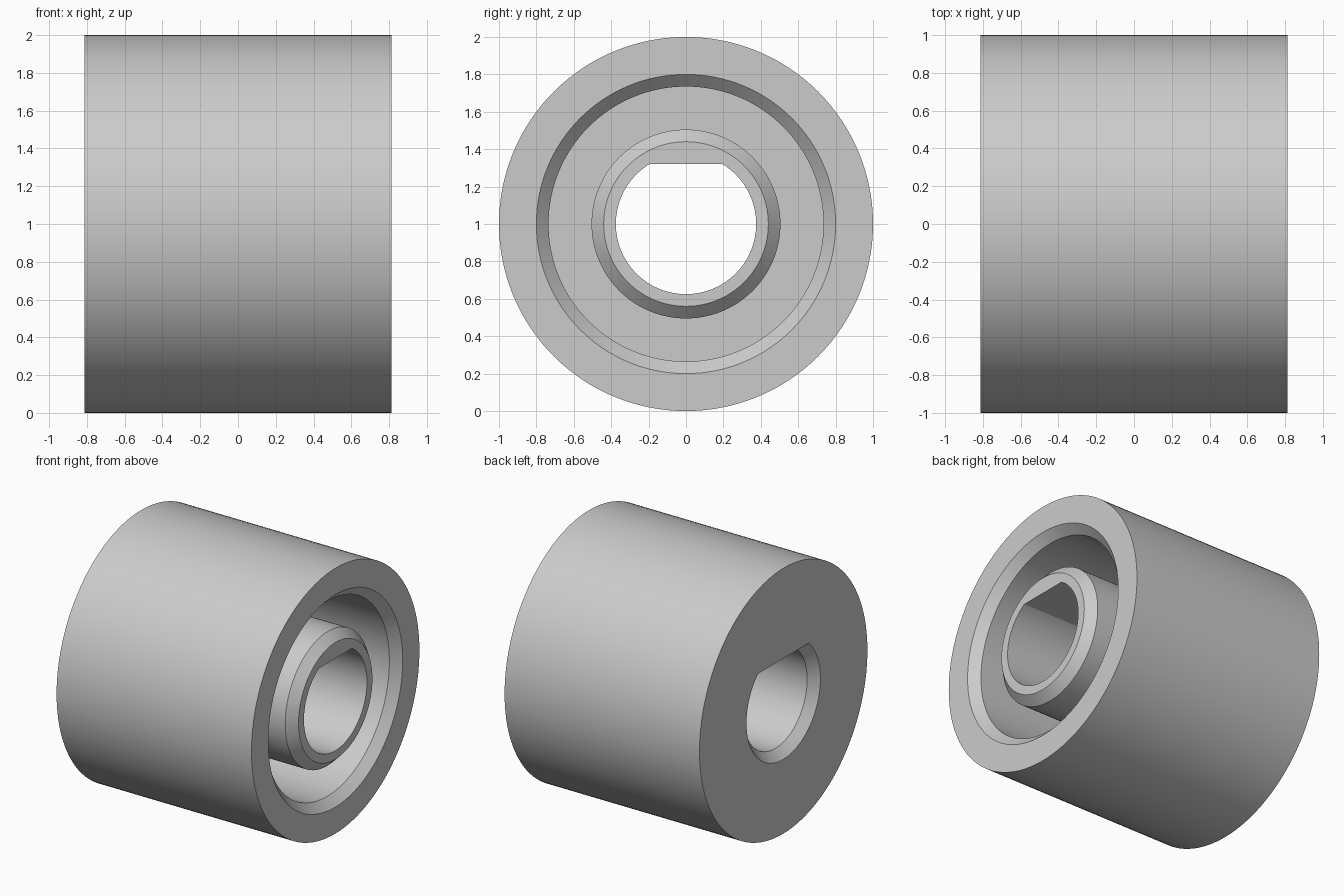
import bpy
import bmesh
import math
from mathutils import Matrix, Vector

SEGMENTS = 128
HALF = 0.8125      # half length along x
CHAMFER = 0.065
FLOOR = -0.55      # bottom of the ring-shaped cavity
FLAT = 0.32        # height of the bore flat above the axis

if "Cube" in bpy.data.objects:
    bpy.data.objects.remove(bpy.data.objects["Cube"], do_unlink=True)

grey = bpy.data.materials.new("neutral grey")
grey.use_nodes = True
colour = (0.6, 0.6, 0.6, 1)
grey.diffuse_color = colour
grey.node_tree.nodes["Principled BSDF"].inputs["Base Color"].default_value = colour


def lathe(name, profile, flat=None):
    """Revolve (x, radius) points about x, optionally trimmed above a flat."""
    bm = bmesh.new()
    verts = [bm.verts.new((x, 0, r)) for x, r in profile]
    edges = [bm.edges.new(pair) for pair in zip(verts, verts[1:])]
    bmesh.ops.spin(bm, geom=verts + edges, cent=(0, 0, 0), axis=(1, 0, 0),
                   angle=math.tau, steps=SEGMENTS)
    bmesh.ops.remove_doubles(bm, verts=bm.verts, dist=1e-5)
    if flat is not None:
        bmesh.ops.bisect_plane(bm, geom=bm.verts[:] + bm.edges[:] + bm.faces[:],
                               plane_co=Vector((0, 0, flat)), plane_no=(0, 0, 1),
                               clear_outer=True)
        bmesh.ops.holes_fill(bm, edges=[e for e in bm.edges if e.is_boundary])
    bmesh.ops.recalc_face_normals(bm, faces=bm.faces)
    bmesh.ops.transform(bm, matrix=Matrix.Translation((0, 0, 1)), verts=bm.verts)
    mesh = bpy.data.meshes.new(name)
    bm.to_mesh(mesh)
    bm.free()
    mesh.materials.append(grey)
    obj = bpy.data.objects.new(name, mesh)
    bpy.context.collection.objects.link(obj)
    return obj


# Drum with an open ring cavity around a central boss, both chamfered at the mouth
body = lathe("drum_body", [
    (-HALF, 0), (-HALF, 1), (HALF, 1),
    (HALF, 0.8), (HALF - CHAMFER, 0.735),
    (FLOOR, 0.735), (FLOOR, 0.505),
    (HALF - CHAMFER, 0.505), (HALF, 0.44), (HALF, 0)])

# D-shaped bore with a lead-in chamfer at the closed end
bore = lathe("bore_cutter", [
    (-HALF - CHAMFER, 0), (-HALF - CHAMFER, 0.505),
    (-HALF + CHAMFER, 0.375), (HALF + CHAMFER, 0.375), (HALF + CHAMFER, 0)],
    flat=FLAT)
bore.hide_render = True

cut = body.modifiers.new("bore", "BOOLEAN")
cut.operation = "DIFFERENCE"
cut.solver = "EXACT"
cut.object = bore

bpy.ops.object.select_all(action="DESELECT")
body.select_set(True)
bpy.context.view_layer.objects.active = body
bpy.ops.object.modifier_apply(modifier=cut.name)
bpy.data.objects.remove(bore, do_unlink=True)
bpy.ops.object.shade_smooth_by_angle(angle=math.radians(30))
